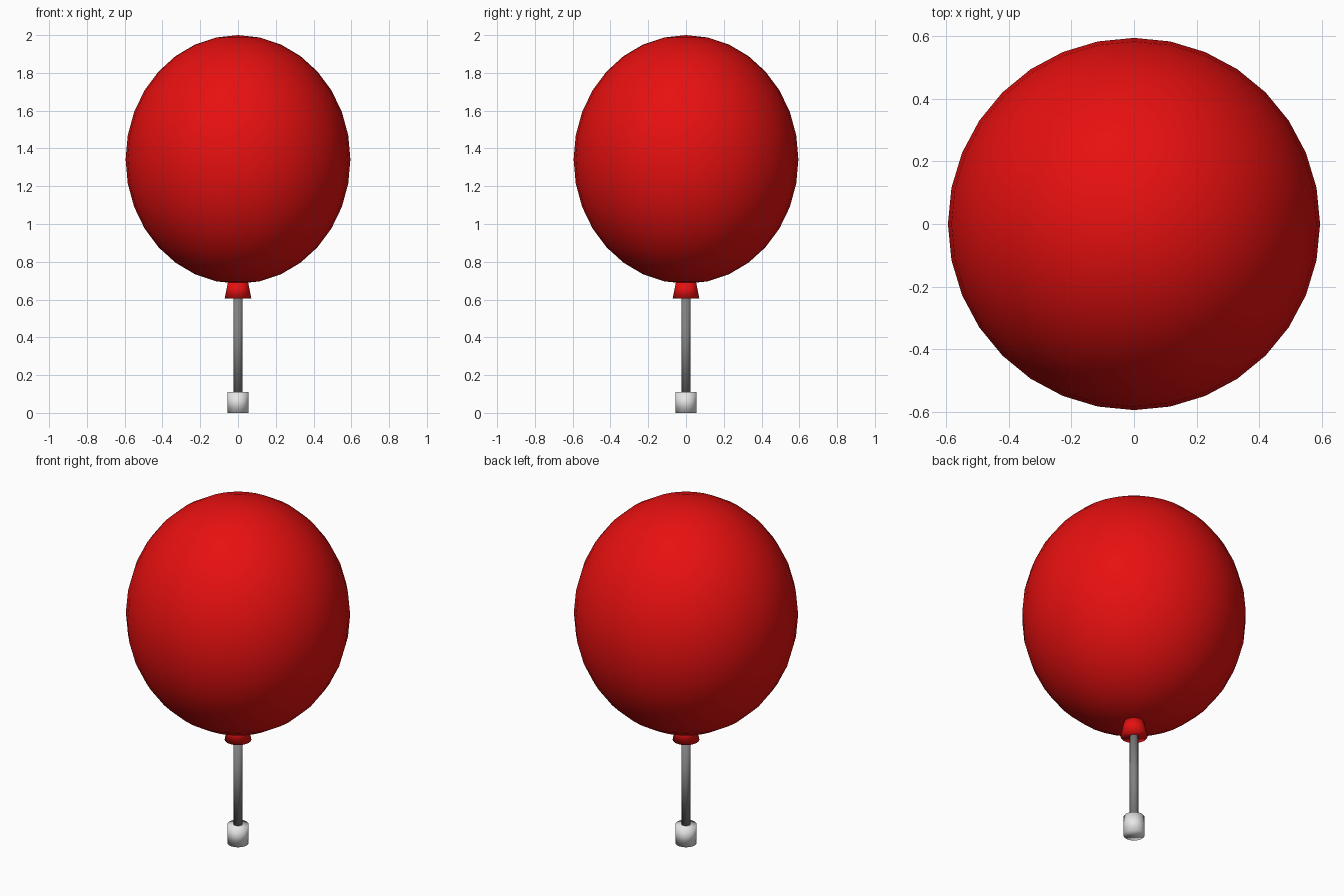
import bpy

if "Cube" in bpy.data.objects:
    bpy.data.objects.remove(bpy.data.objects["Cube"])


def material(name, rgb):
    m = bpy.data.materials.new(name)
    m.diffuse_color = (*rgb, 1)
    m.use_nodes = True
    m.node_tree.nodes["Principled BSDF"].inputs["Base Color"].default_value = m.diffuse_color
    return m


red = material("balloon_red", (0.8, 0.005, 0.005))
grey = material("stick_grey", (0.22, 0.22, 0.22))
white = material("weight_white", (0.8, 0.8, 0.8))


def finish(name, mat):
    ob = bpy.context.object
    ob.name = name
    ob.data.materials.append(mat)
    bpy.ops.object.shade_smooth()
    return ob


def tapered(name, z0, z1, r0, r1, mat, sides=32):
    bpy.ops.mesh.primitive_cone_add(vertices=sides, radius1=r0, radius2=r1,
                                    depth=z1 - z0, location=(0, 0, (z0 + z1) / 2))
    return finish(name, mat)


# Balloon body: slightly tall sphere
bpy.ops.mesh.primitive_uv_sphere_add(segments=32, ring_count=16, radius=1,
                                     location=(0, 0, 1.342))
bpy.context.object.scale = (0.595, 0.595, 0.658)
bpy.ops.object.transform_apply(location=False, rotation=False, scale=True)
finish("balloon", red)

# Flared knot, stick and base weight
tapered("balloon_knot", 0.605, 0.70, 0.071, 0.052, red)
tapered("stick", 0.09, 0.62, 0.023, 0.023, grey)
tapered("base_weight", 0.0, 0.11, 0.056, 0.056, white)
